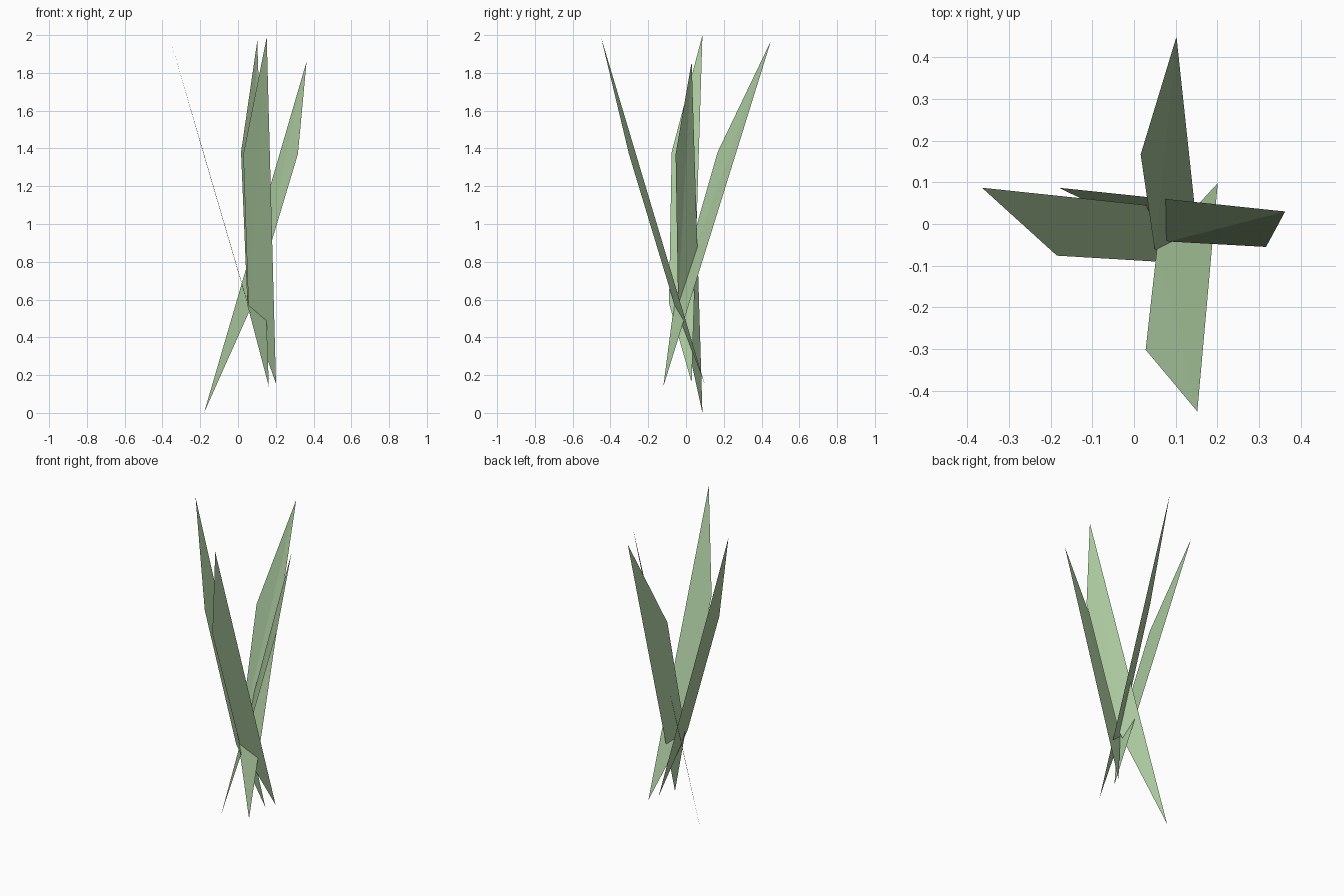
import bpy

if "Cube" in bpy.data.objects:
    bpy.data.objects.remove(bpy.data.objects["Cube"])

# Green shared by all blades
green = bpy.data.materials.new("leaf_green")
green.diffuse_color = (0.40, 0.58, 0.34, 1)
green.use_nodes = True
green.node_tree.nodes["Principled BSDF"].inputs["Base Color"].default_value = green.diffuse_color


def blade(name, tip, shoulder, lower, root, flip=False):
    """Thin flat leaf: one straight edge tip-root, one bent edge via shoulder and lower."""
    pts = [tip, root, lower, shoulder]
    faces = [(0, 2, 3), (0, 1, 2)]
    if flip:
        faces = [f[::-1] for f in faces]
    mesh = bpy.data.meshes.new(name)
    mesh.from_pydata(pts, [], faces)
    mesh.materials.append(green)
    obj = bpy.data.objects.new(name, mesh)
    bpy.context.collection.objects.link(obj)
    return obj


# Four crossing grass blades leaning outwards
blade("left_blade", (-0.365, 0.087, 2.0), (-0.185, -0.076, 1.38),
      (0.05, -0.09, 0.58), (0.175, 0.03, 0.16))
blade("right_blade", (0.363, 0.03, 1.86), (0.317, -0.055, 1.37),
      (0.083, -0.042, 0.59), (-0.18, 0.087, 0.0), flip=True)
blade("back_blade", (0.102, 0.45, 1.97), (0.016, 0.167, 1.38),
      (0.05, -0.064, 0.57), (0.163, -0.12, 0.14))
blade("front_blade", (0.152, -0.45, 1.99), (0.028, -0.302, 1.37),
      (0.055, -0.06, 0.57), (0.201, 0.098, 0.155))
